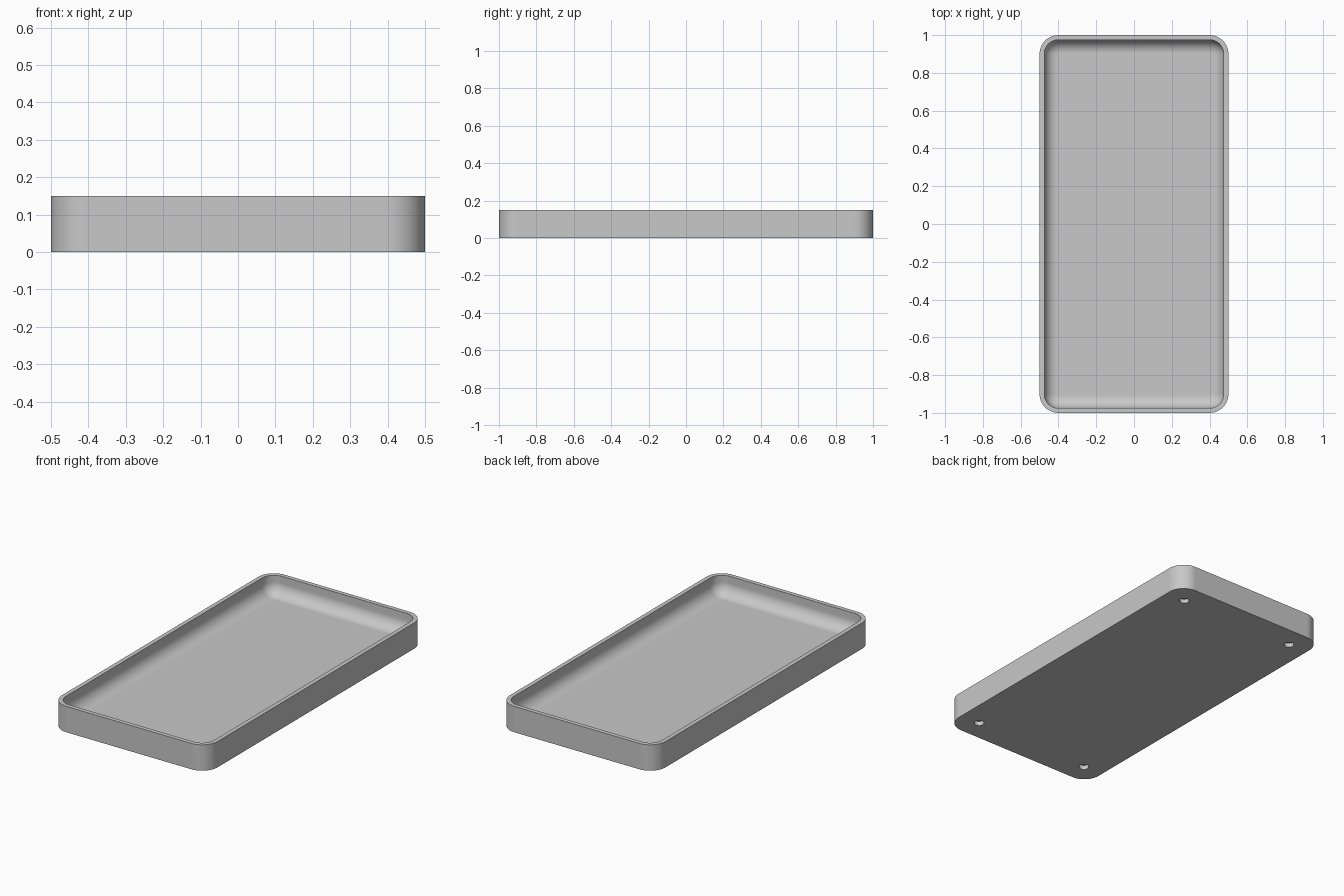
import bpy, bmesh
from math import sin, cos, pi

cube = bpy.data.objects.get("Cube")
if cube:
    bpy.data.objects.remove(cube, do_unlink=True)

HALF_X, HALF_Y, HEIGHT = 0.5, 1.0, 0.15
CORNER, WALL, FILLET, FLOOR = 0.1, 0.025, 0.07, 0.04
CORNER_STEPS, FILLET_STEPS = 12, 10

grey = bpy.data.materials.new("plain grey")
grey.use_nodes = True
colour = (0.58, 0.58, 0.58, 1)
grey.diffuse_color = colour
grey.node_tree.nodes["Principled BSDF"].inputs["Base Color"].default_value = colour


def rounded_loop(bm, inset, z):
    """Rounded rectangle, moved in from the outer wall by inset."""
    r = CORNER - inset
    cx, cy = HALF_X - CORNER, HALF_Y - CORNER
    verts = []
    for q, (sx, sy) in enumerate([(1, 1), (-1, 1), (-1, -1), (1, -1)]):
        for i in range(CORNER_STEPS + 1):
            a = (q + i / CORNER_STEPS) * pi / 2
            verts.append(bm.verts.new((sx * cx + r * cos(a), sy * cy + r * sin(a), z)))
    return verts


# Tray body: wall section from the underside, over the rim, down to the floor
section = [(0, 0), (0, HEIGHT), (WALL, HEIGHT)]
for i in range(FILLET_STEPS + 1):
    a = i / FILLET_STEPS * pi / 2
    section.append((WALL + FILLET * (1 - cos(a)), FLOOR + FILLET * (1 - sin(a))))

bm = bmesh.new()
loops = [rounded_loop(bm, inset, z) for inset, z in section]
for low, high in zip(loops, loops[1:]):
    n = len(low)
    for i in range(n):
        j = (i + 1) % n
        bm.faces.new((low[i], low[j], high[j], high[i]))
bm.faces.new(list(reversed(loops[0])))
bm.faces.new(loops[-1])
bmesh.ops.recalc_face_normals(bm, faces=bm.faces)
mesh = bpy.data.meshes.new("tray")
bm.to_mesh(mesh)
bm.free()
mesh.materials.append(grey)
tray = bpy.data.objects.new("tray", mesh)
bpy.context.collection.objects.link(tray)

# Four shallow round sockets in the underside
for sx in (-1, 1):
    for sy in (-1, 1):
        bpy.ops.mesh.primitive_cylinder_add(
            vertices=32, radius=0.027, depth=0.05,
            location=(sx * 0.375, sy * 0.875, 0))
        cutter = bpy.context.object
        cutter.name = "socket_cutter"
        cutter.hide_render = True
        cutter.data.materials.append(grey)
        cut = tray.modifiers.new("socket", 'BOOLEAN')
        cut.operation = 'DIFFERENCE'
        cut.solver = 'EXACT'
        cut.object = cutter
        bpy.context.view_layer.objects.active = tray
        bpy.ops.object.modifier_apply(modifier=cut.name)
        bpy.data.objects.remove(cutter, do_unlink=True)

# Smooth corners and fillet, flat floor and rim
bpy.ops.object.select_all(action='DESELECT')
tray.select_set(True)
bpy.context.view_layer.objects.active = tray
bpy.ops.object.shade_smooth_by_angle(angle=pi / 6)
weighted = tray.modifiers.new("flat_faces", 'WEIGHTED_NORMAL')
weighted.keep_sharp = True
